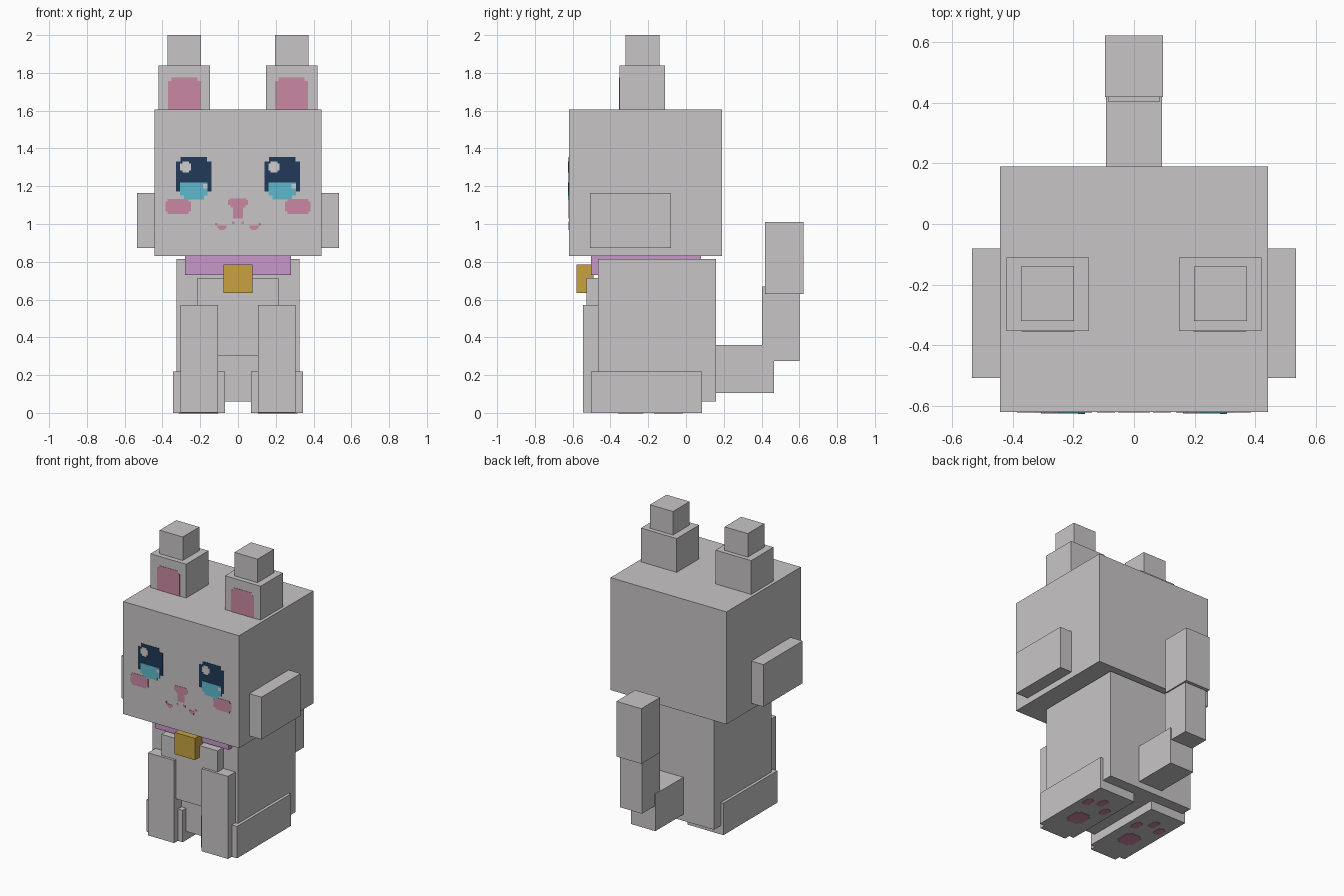
import bpy, bmesh

cube = bpy.data.objects.get("Cube")
if cube:
    bpy.data.objects.remove(cube, do_unlink=True)


def material(name, rgb):
    """Make a flat material from 0-255 sRGB values."""
    lin = [((c / 255 + 0.055) / 1.055) ** 2.4 for c in rgb] + [1.0]
    m = bpy.data.materials.new(name)
    m.use_nodes = True
    m.diffuse_color = lin
    bsdf = next(n for n in m.node_tree.nodes if n.type == 'BSDF_PRINCIPLED')
    bsdf.inputs["Base Color"].default_value = lin
    bsdf.inputs["Roughness"].default_value = 0.9
    return m


FUR = material("pale_fur", (200, 197, 198))
PINK = material("pink", (202, 137, 162))
NAVY = material("navy_eye", (33, 58, 88))
TEAL = material("teal_iris", (92, 186, 205))
SHINE = material("eye_shine", (208, 206, 207))
LILAC = material("lilac_collar", (200, 153, 202))
GOLD = material("gold_bell", (200, 162, 64))


def finish(name, bm, mat):
    bmesh.ops.recalc_face_normals(bm, faces=bm.faces)
    mesh = bpy.data.meshes.new(name)
    bm.to_mesh(mesh)
    bm.free()
    mesh.materials.append(mat)
    ob = bpy.data.objects.new(name, mesh)
    bpy.context.scene.collection.objects.link(ob)
    return ob


def box(name, x, y, z, mat=FUR):
    """Box from (min, max) ranges on each axis."""
    bm = bmesh.new()
    bmesh.ops.create_cube(bm, size=1)
    for v in bm.verts:
        v.co = [r[0] if c < 0 else r[1] for c, r in zip(v.co, (x, y, z))]
    return finish(name, bm, mat)


def pair(name, x, y, z, mat=FUR):
    """Left and right copies of a box given on the +x side."""
    box("left_" + name, x, y, z, mat)
    box("right_" + name, (-x[1], -x[0]), y, z, mat)


def plate(name, u, v, mat, level, top=0.0, bottom=0.0, under=False, lift=0.002):
    """Thin marking with stepped corners, facing the front or downwards."""
    (u0, u1), (v0, v1) = u, v
    t, b = top, bottom
    pts = [(u0 + b, v0), (u1 - b, v0)]
    if b:
        pts += [(u1 - b, v0 + b), (u1, v0 + b)]
    if t:
        pts += [(u1, v1 - t), (u1 - t, v1 - t), (u1 - t, v1),
                (u0 + t, v1), (u0 + t, v1 - t), (u0, v1 - t)]
    else:
        pts += [(u1, v1), (u0, v1)]
    if b:
        pts += [(u0, v0 + b), (u0 + b, v0 + b)]
    bm = bmesh.new()

    def place(p, d):
        return (p[0], p[1], d) if under else (p[0], d, p[1])

    face = bm.faces.new([bm.verts.new(place(p, level + 0.001)) for p in pts])
    ext = bmesh.ops.extrude_face_region(bm, geom=[face])
    axis = 2 if under else 1
    for e in ext["geom"]:
        if isinstance(e, bmesh.types.BMVert):
            e.co[axis] = level - lift
    return finish(name, bm, mat)


# Head, cheek tufts and stacked ears
FACE, EAR = -0.62, -0.353
box("head", (-0.442, 0.442), (FACE, 0.19), (0.83, 1.605))
pair("cheek_tuft", (0.44, 0.534), (-0.508, -0.08), (0.872, 1.163))
pair("ear_base", (0.148, 0.42), (EAR, -0.11), (1.60, 1.838))
pair("ear_tip", (0.197, 0.373), (-0.32, -0.14), (1.83, 2.0))

# Torso, chest, collar and bell
box("body", (-0.325, 0.325), (-0.465, 0.16), (0.06, 0.815))
box("chest", (-0.215, 0.215), (-0.528, -0.44), (0.30, 0.715))
box("collar", (-0.28, 0.28), (-0.502, 0.08), (0.73, 0.832), LILAC)
box("bell", (-0.077, 0.077), (-0.58, -0.49), (0.635, 0.785), GOLD)

# Legs and hind feet
pair("front_leg", (0.105, 0.305), (-0.545, -0.345), (0.001, 0.57))
pair("hind_foot", (0.07, 0.345), (-0.503, 0.085), (0.0, 0.22))

# Tail
box("tail_base", (-0.092, 0.092), (0.10, 0.465), (0.105, 0.36))
box("tail_middle", (-0.085, 0.085), (0.403, 0.60), (0.275, 0.67))
box("tail_tip", (-0.095, 0.095), (0.418, 0.622), (0.63, 1.01))

for side, s in (("left_", 1), ("right_", -1)):
    def span(a, b):
        return tuple(sorted((s * a, s * b)))

    # Inner ear patches
    plate(side + "inner_ear", span(0.196, 0.37), (1.605, 1.775), PINK, EAR, top=0.018)

    # Eyes share one layout, so the shine sits on the same side of each
    c = s * 0.234
    plate(side + "eye", (c - 0.095, c + 0.095), (1.15, 1.355), NAVY, FACE, 0.025, 0.022)
    plate(side + "iris", (c - 0.072, c + 0.073), (1.13, 1.22), TEAL, FACE, 0, 0.02, lift=0.004)
    plate(side + "eye_shine", (c - 0.073, c - 0.014), (1.272, 1.332), SHINE, FACE,
          0.012, 0.012, lift=0.004)
    plate(side + "small_shine", (c + 0.05, c + 0.073), (1.188, 1.212), SHINE, FACE, lift=0.006)

    # Blush and mouth curl
    plate(side + "blush", span(0.25, 0.385), (1.052, 1.133), PINK, FACE, 0.013, 0.013)
    plate(side + "mouth", span(0.062, 0.108), (0.967, 0.992), PINK, FACE, 0, 0.01)
    plate(side + "mouth_inner_dot", span(0.018, 0.032), (1.0, 1.014), PINK, FACE)
    plate(side + "mouth_outer_dot", span(0.108, 0.122), (0.992, 1.006), PINK, FACE)

    # Paw pads under the feet
    plate(side + "paw_pad", span(0.15, 0.265), (-0.36, -0.225), PINK, 0,
          0.02, 0.02, under=True)
    for i, (x, y) in enumerate(((0.13, -0.13), (0.21, -0.055), (0.29, -0.10))):
        plate(f"{side}toe_pad_{i + 1}", span(x - 0.026, x + 0.026), (y - 0.04, y + 0.04),
              PINK, 0, 0.012, 0.012, under=True)

# Nose
plate("nose", (-0.053, 0.053), (1.088, 1.135), PINK, FACE, 0.008, 0.012)
plate("nose_stem", (-0.026, 0.026), (1.03, 1.09), PINK, FACE)
